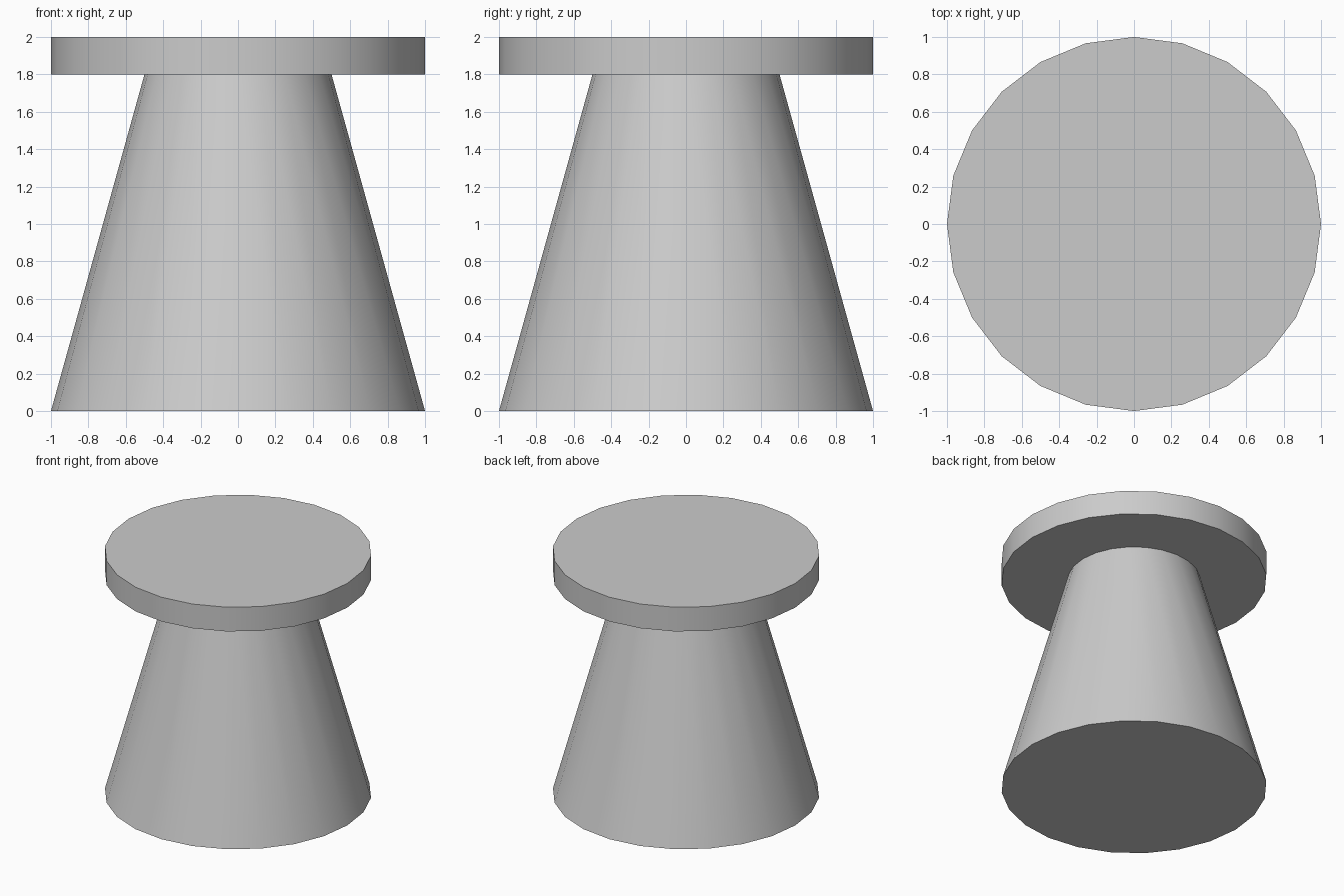
import bpy, math

if "Cube" in bpy.data.objects:
    bpy.data.objects.remove(bpy.data.objects["Cube"])

SIDES = 24


def round_part(name, r_bottom, r_top, z0, z1):
    """Capped 24-sided round part between two heights, smooth sides and sharp rims."""
    bpy.ops.mesh.primitive_cone_add(
        vertices=SIDES, radius1=r_bottom, radius2=r_top,
        depth=z1 - z0, location=(0, 0, (z0 + z1) / 2))
    obj = bpy.context.object
    obj.name = name
    bpy.ops.object.shade_smooth_by_angle(angle=math.radians(30))
    return obj


# Tapered pedestal
round_part("pedestal", 1.0, 0.5, 0.0, 1.8)

# Flat round top
round_part("top_disc", 1.0, 1.0, 1.8, 2.0)
